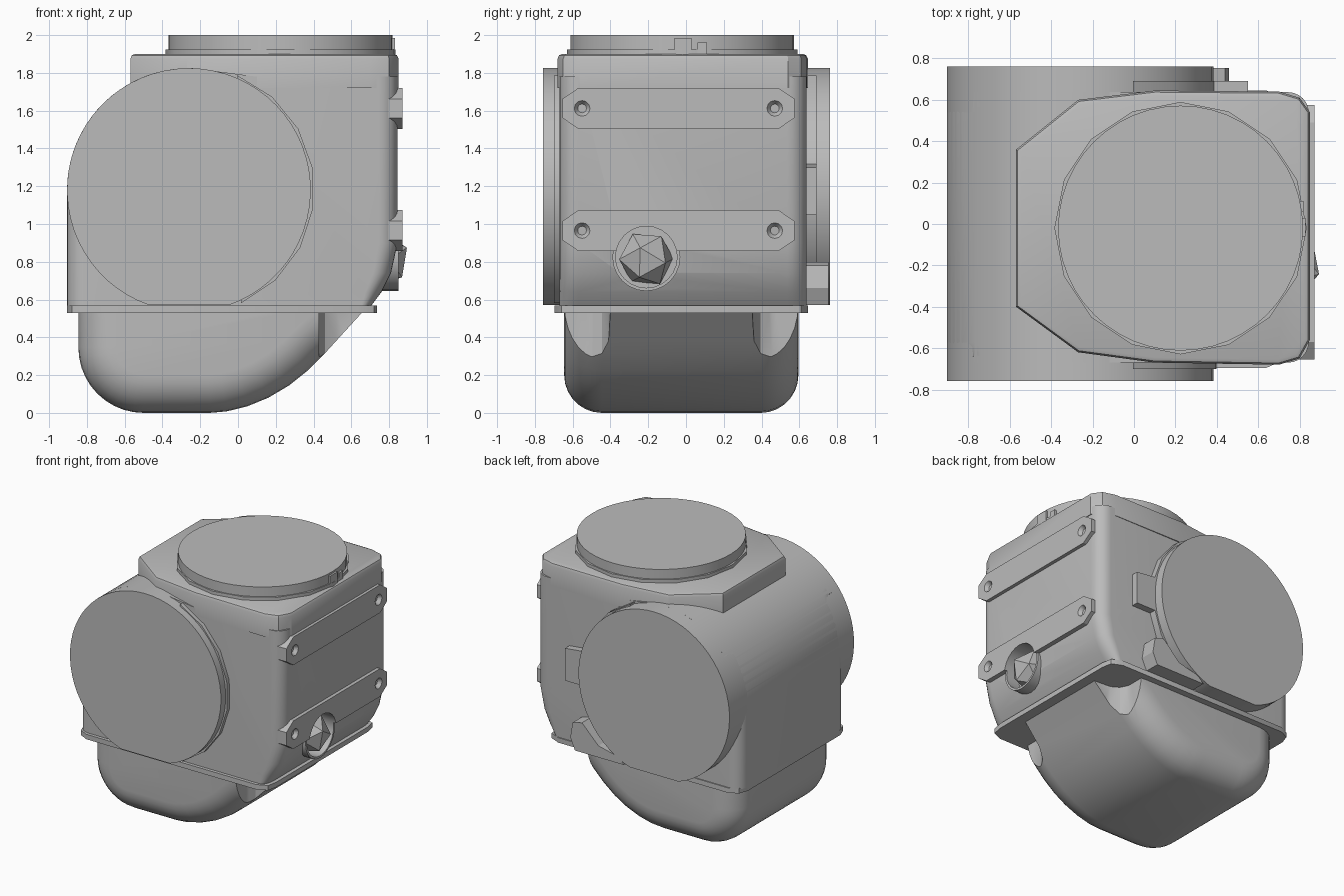
import bpy, bmesh, math
from mathutils import Vector, Matrix

if "Cube" in bpy.data.objects:
    bpy.data.objects.remove(bpy.data.objects["Cube"])

grey = bpy.data.materials.new("casing grey")
grey.diffuse_color = (0.5, 0.5, 0.5, 1)
grey.use_nodes = True
grey.node_tree.nodes["Principled BSDF"].inputs["Base Color"].default_value = grey.diffuse_color


def smooth(ob, angle):
    bpy.ops.object.select_all(action='DESELECT')
    ob.select_set(True)
    bpy.context.view_layer.objects.active = ob
    bpy.ops.object.shade_smooth_by_angle(angle=math.radians(angle))


def finish(name, bm, angle=28):
    bmesh.ops.recalc_face_normals(bm, faces=bm.faces[:])
    me = bpy.data.meshes.new(name)
    bm.to_mesh(me)
    bm.free()
    ob = bpy.data.objects.new(name, me)
    bpy.context.collection.objects.link(ob)
    me.materials.append(grey)
    smooth(ob, angle)
    return ob


def skin(name, rings):
    """Close a stack of matching outlines into a solid."""
    bm = bmesh.new()
    rows = [[bm.verts.new(p) for p in ring] for ring in rings]
    bm.faces.new(rows[0])
    bm.faces.new(rows[-1])
    n = len(rows[0])
    for a, b in zip(rows, rows[1:]):
        for i in range(n):
            j = (i + 1) % n
            bm.faces.new((a[i], a[j], b[j], b[i]))
    return finish(name, bm)


def prism(name, pts, axis, lo, hi):
    place = {'x': lambda a, b, h: (h, a, b), 'y': lambda a, b, h: (a, h, b),
             'z': lambda a, b, h: (a, b, h)}[axis]
    return skin(name, [[place(a, b, h) for a, b in pts] for h in (lo, hi)])


def inset(pts, d, weight):
    """Move a counter-clockwise outline inward by d, scaled per point by weight."""
    out = []
    for i, p in enumerate(pts):
        p, a, b = Vector(p), Vector(pts[i - 1]), Vector(pts[(i + 1) % len(pts)])
        u, v = (p - a).normalized(), (b - p).normalized()
        n1, n2 = Vector((-u.y, u.x)), Vector((-v.y, v.x))
        m = (n1 + n2) / (1 + n1.dot(n2))
        wx, wz = weight(p)
        out.append((p.x + m.x * d * wx, p.y + m.y * d * wz))
    return out


def round_slab(name, pts, lo, hi, r, weight, steps=6):
    """Profile extruded along y with its rims rounded by radius r."""
    stations = []
    for i in range(steps + 1):
        t = math.pi / 2 * i / steps
        stations.append((r * (1 - math.cos(t)), r * (1 - math.sin(t))))
    rows = [(lo + s, d) for s, d in stations] + [(hi - s, d) for s, d in reversed(stations)]
    return skin(name, [[(x, y, z) for x, z in inset(pts, d, weight)] for y, d in rows])


def arc(cx, cz, r, a0, a1, n):
    return [(cx + r * math.cos(math.radians(a0 + (a1 - a0) * i / n)),
             cz + r * math.sin(math.radians(a0 + (a1 - a0) * i / n))) for i in range(n + 1)]


def box(name, x, y, z):
    return prism(name, [(x[0], y[0]), (x[1], y[0]), (x[1], y[1]), (x[0], y[1])], 'z', *z)


def cut(ob, cutter):
    """Subtract the cutter, then discard it."""
    m = ob.modifiers.new("cut", 'BOOLEAN')
    m.operation, m.solver, m.object = 'DIFFERENCE', 'EXACT', cutter
    bpy.context.view_layer.objects.active = ob
    bpy.ops.object.modifier_apply(modifier=m.name)
    bpy.data.objects.remove(cutter)
    smooth(ob, 28)


# Side drum, flattened where it meets the joint flange
dip = math.degrees(math.asin(0.61 / 0.645))
prism("side_drum", arc(-0.26, 1.18, 0.645, -dip, 180 + dip, 56), 'y', -0.758, 0.762)

# Faceted collars behind the drum ends
for side, lo, hi in (("front", -0.70, -0.60), ("back", 0.60, 0.69)):
    prism("drum_collar_" + side, arc(-0.25, 1.18, 0.655, -66, 68, 7), 'y', lo, hi)

# Main body with rounded vertical corners
body_pts = ([(-0.905, 0.56), (0.70, 0.56), (0.76, 0.64), (0.81, 0.74), (0.845, 0.90), (0.845, 1.78),
             (0.1, 1.78)] + arc(-0.26, 1.18, 0.645, 88, 180, 20))
body = round_slab("main_body", body_pts, -0.67, 0.637, 0.10,
                  lambda p: (1, 0) if p.x > 0.5 or p.x < -0.8 else (0, 0))

# Top housing with cut corners on the left and a softened rim
top_pts = [(-0.57, -0.40), (-0.27, -0.62), (0.10, -0.67), (0.70, -0.68), (0.80, -0.65), (0.85, -0.56),
           (0.85, 0.54), (0.80, 0.61), (0.70, 0.64), (0.10, 0.645), (-0.27, 0.60), (-0.57, 0.36)]
full = lambda p: (1, 1)
skin("top_housing", [[(x, y, z) for x, y in inset(top_pts, d, full)]
                     for d, z in ((0, 1.72), (0, 1.875), (0.008, 1.893), (0.025, 1.90))])

# Round cover on top, its seat and small tabs
prism("top_cover", arc(0.225, -0.02, 0.592, 0, 352.5, 47), 'z', 1.88, 2.0)
prism("top_cover_seat", arc(0.225, -0.02, 0.61, 0, 337.5, 15), 'z', 1.88, 1.925)
box("top_tab", (0.78, 0.83), (-0.06, 0.03), (1.9, 1.985))
box("top_tab_small", (0.78, 0.82), (0.06, 0.11), (1.9, 1.96))

# Joint flange
prism("joint_flange", [(-0.905, -0.59), (-0.88, -0.66), (-0.81, -0.695), (0.64, -0.695), (0.72, -0.66),
                       (0.735, -0.58), (0.735, 0.53), (0.72, 0.61), (0.64, 0.645), (-0.81, 0.645),
                       (-0.88, 0.61), (-0.905, 0.54)], 'z', 0.53, 0.568)

# Rounded sump below the flange
sump_pts = ([(-0.845, 0.54)] + arc(-0.50, 0.345, 0.345, 180, 270, 10)
            + [(-0.15, 0.0), (-0.06, 0.008), (0.05, 0.035), (0.16, 0.08), (0.27, 0.145), (0.37, 0.225),
               (0.46, 0.315), (0.56, 0.425), (0.665, 0.54)])
sump = round_slab("sump", sump_pts, -0.645, 0.595, 0.20,
                  lambda p: (1, 0) if p.y > 0.53 else (1, 1), 7)

# Bolt pockets in the sump's right corners
for y, s in ((-0.645, 1), (0.595, -1)):
    pts = [(0.43, y - s * 0.1), (0.43, y + s * 0.14), (0.46, y + s * 0.20), (0.52, y + s * 0.235),
           (0.9, y + s * 0.26), (0.9, y - s * 0.1)]
    cut(sump, prism("pocket_cutter", pts, 'z', 0.1, 0.6))

# Two bolted bars on the right face
bars = {}
for label, z in (("upper", 1.612), ("lower", 0.965)):
    c, h = -0.04, 0.108
    pts = [(c + 0.53, z - h), (c + 0.615, z - 0.05), (c + 0.615, z + 0.05), (c + 0.53, z + h),
           (c - 0.53, z + h), (c - 0.615, z + 0.05), (c - 0.615, z - 0.05), (c - 0.53, z - h)]
    bars[label] = prism(label + "_bar", pts, 'x', 0.78, 0.872)
    for y in (-0.55, 0.47):
        hole = skin("bolt_hole_cutter", [[(x, a, b) for a, b in arc(y, z, r, 0, 330, 11)]
                                         for x, r in ((0.84, 0.02), (0.874, 0.043))])
        cut(bars[label], hole)

# Recessed faceted plug with a ring lip
ring = prism("plug_ring", arc(-0.21, 0.825, 0.18, 0, 345, 23), 'x', 0.70, 0.85)
for ob in (body, bars["lower"], ring):
    cut(ob, prism("plug_socket_cutter", arc(-0.21, 0.825, 0.163, 0, 345, 23), 'x', 0.74, 1.0))
bm = bmesh.new()
bmesh.ops.create_icosphere(bm, subdivisions=1, radius=0.15,
                           matrix=Matrix.Translation((0.76, -0.21, 0.815)) @ Matrix.Rotation(0.5, 4, 'X'))
finish("plug", bm, 10)

# Latch block and lower tab on the back
prism("back_latch", [(0.36, 1.05), (0.55, 1.05), (0.55, 1.30), (0.36, 1.32)], 'y', 0.60, 0.69)
prism("back_foot", [(0.0, 0.57), (0.42, 0.57), (0.46, 0.66), (0.44, 0.78), (0.36, 0.80), (0.22, 0.66),
                    (0.05, 0.62)], 'y', 0.60, 0.755)
